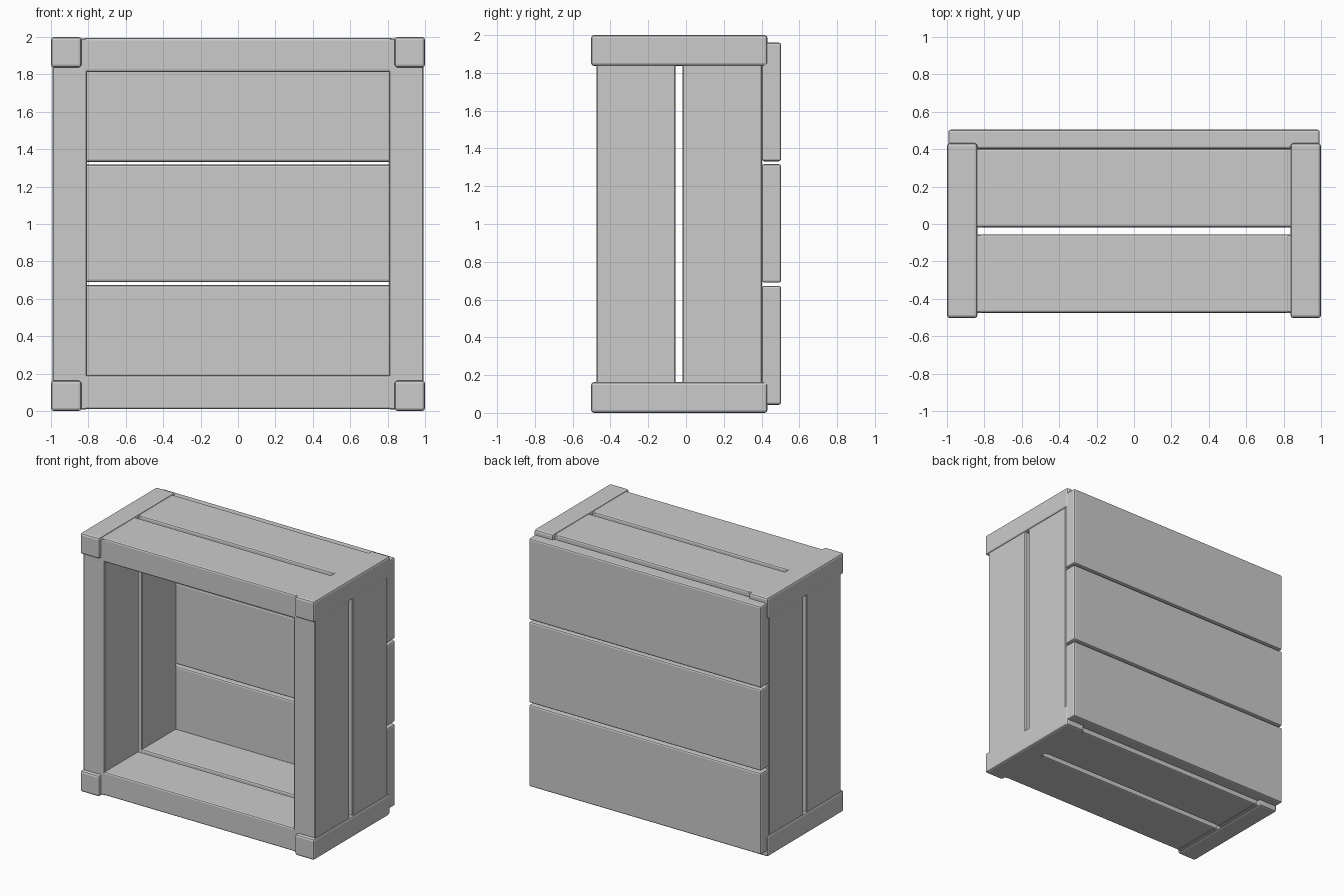
import bpy

if "Cube" in bpy.data.objects:
    bpy.data.objects.remove(bpy.data.objects["Cube"])


def board(name, x, y, z, bevel=0.012, segments=2):
    """Bevelled box given its (min, max) range on each axis."""
    bpy.ops.mesh.primitive_cube_add(
        size=1, location=[(a + b) / 2 for a, b in (x, y, z)])
    ob = bpy.context.object
    ob.name = name
    ob.scale = [b - a for a, b in (x, y, z)]
    bpy.ops.object.transform_apply(location=False, rotation=False, scale=True)
    mod = ob.modifiers.new("Bevel", 'BEVEL')
    mod.width = bevel
    mod.segments = segments
    return ob


DEPTHS = {"front": (-0.475, -0.055), "rear": (-0.018, 0.403)}
SIDES = {"left": -1, "right": 1}


def span(sign, lo, hi):
    return tuple(sorted((sign * lo, sign * hi)))


# Corner beams running front to back
for side, s in SIDES.items():
    for level, z in (("bottom", (0, 0.163)), ("top", (1.837, 2.0))):
        board(f"{level}_{side}_beam", span(s, 0.837, 1.0), (-0.503, 0.432), z, 0.016)

for row, y in DEPTHS.items():
    # Upright side planks
    for side, s in SIDES.items():
        board(f"{side}_{row}_plank", span(s, 0.808, 0.992), y, (0.008, 1.992), 0.006, 1)
    # Floor and lid planks
    board(f"floor_{row}_plank", (-0.83, 0.83), y, (0.01, 0.192))
    board(f"lid_{row}_plank", (-0.83, 0.83), y, (1.813, 1.994))

# Back planks
for i, z in enumerate(((0.043, 0.673), (0.69, 1.317), (1.332, 1.96))):
    board(f"back_plank_{i + 1}", (-0.993, 0.993), (0.402, 0.504), z)
